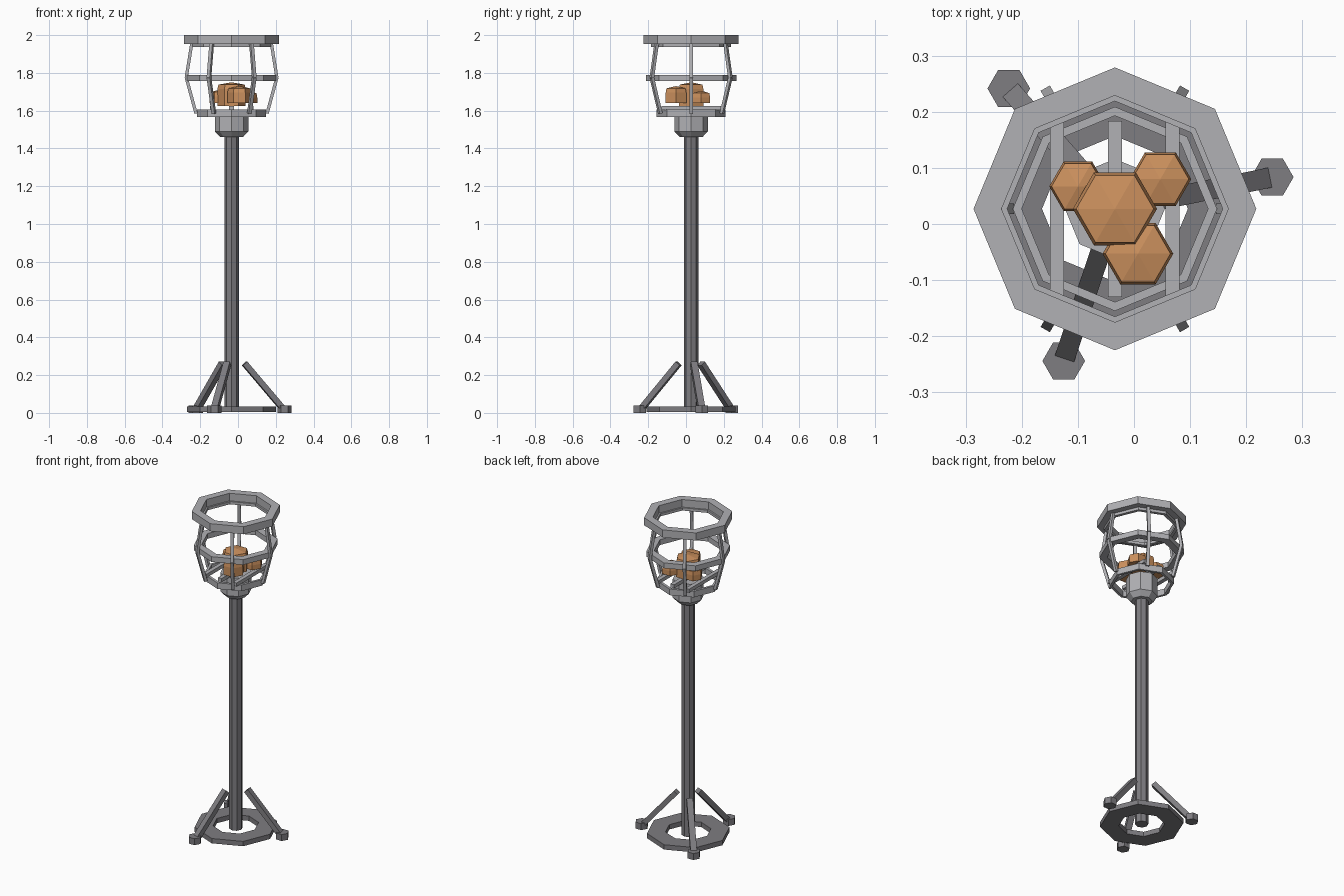
import bpy, bmesh
from math import cos, sin, pi, radians
from mathutils import Vector, Matrix

cube = bpy.data.objects.get("Cube")
if cube:
    bpy.data.objects.remove(cube, do_unlink=True)

AXIS = Vector((-0.034, 0.027, 0))  # pole centre


def material(name, rgb):
    mat = bpy.data.materials.new(name)
    mat.use_nodes = True
    mat.diffuse_color = (*rgb, 1)
    mat.node_tree.nodes["Principled BSDF"].inputs["Base Color"].default_value = (*rgb, 1)
    return mat


LIGHT = material("light steel", (0.44, 0.44, 0.46))
DARK = material("dark iron", (0.21, 0.205, 0.22))
COAL = material("orange ember", (0.6, 0.28, 0.11))


def finish(name, bm, mat):
    bmesh.ops.recalc_face_normals(bm, faces=bm.faces)
    mesh = bpy.data.meshes.new(name)
    bm.to_mesh(mesh)
    bm.free()
    mesh.materials.append(mat)
    obj = bpy.data.objects.new(name, mesh)
    bpy.context.collection.objects.link(obj)
    return obj


def lathe(name, mat, profile, sides=8, centre=AXIS, ring=False):
    """Turn a (radius, height) profile; ring closes the profile on itself."""
    bm = bmesh.new()
    loops = []
    for r, z in profile:
        loops.append([bm.verts.new(centre + Vector((r * cos(2 * pi * i / sides),
                      r * sin(2 * pi * i / sides), z))) for i in range(sides)])
    pairs = list(zip(loops, loops[1:]))
    if ring:
        pairs.append((loops[-1], loops[0]))
    else:
        bm.faces.new(loops[0])
        bm.faces.new(loops[-1])
    for a, b in pairs:
        for i in range(sides):
            j = (i + 1) % sides
            bm.faces.new((a[i], a[j], b[j], b[i]))
    return finish(name, bm, mat)


def hoop(name, mat, outer, inner, low, high):
    return lathe(name, mat, [(outer, low), (outer, high), (inner, high), (inner, low)], ring=True)


def beam(name, mat, start, end, width, depth, side):
    """Square bar between two points; side is the width direction."""
    along = (end - start).normalized()
    up = along.cross(side).normalized()
    frame = Matrix((side * width, up * depth, along * (end - start).length)).transposed().to_4x4()
    bm = bmesh.new()
    bmesh.ops.create_cube(bm, size=1, matrix=Matrix.Translation((start + end) / 2) @ frame)
    return finish(name, bm, mat)


def polar(radius, angle, z):
    return AXIS + Vector((radius * cos(angle), radius * sin(angle), z))


def tangent(angle):
    return Vector((-sin(angle), cos(angle), 0))


# Stand: pole and ground ring
lathe("pole", DARK, [(0.038, 0.01), (0.038, 1.47)])
hoop("ground_ring", DARK, 0.236, 0.13, 0.005, 0.035)

# Three braces with hexagonal feet
for n in range(3):
    a = radians(11.4 + 120 * n)
    beam(f"brace_{n + 1}", DARK, polar(0.275, a, 0.025), polar(0.07, a, 0.262), 0.036, 0.03, tangent(a))
    lathe(f"foot_{n + 1}", DARK, [(0.038, 0), (0.038, 0.04)], 6, polar(0.286, a, 0))

# Socket under the basket
lathe("socket", LIGHT, [(0.06, 1.46), (0.089, 1.49), (0.089, 1.605)])

# Basket hoops
hoop("top_rim", LIGHT, 0.252, 0.202, 1.953, 2.0)
hoop("rim_lip", LIGHT, 0.212, 0.192, 1.936, 1.953)
hoop("middle_hoop", LIGHT, 0.24, 0.195, 1.757, 1.79)
hoop("bottom_hoop", LIGHT, 0.182, 0.166, 1.567, 1.605)

# Six bent basket bars
for n in range(6):
    a = n * pi / 3
    foot, knee, head = polar(0.188, a, 1.585), polar(0.24, a, 1.775), polar(0.21, a, 1.96)
    beam(f"lower_bar_{n + 1}", LIGHT, foot, knee, 0.019, 0.017, tangent(a))
    beam(f"upper_bar_{n + 1}", LIGHT, knee, head, 0.019, 0.017, tangent(a))

# Grate across the basket floor
for n, x in enumerate((-0.103, 0, 0.103)):
    mid = AXIS + Vector((x, 0, 1.614))
    half = Vector((0, 0.157, 0))
    beam(f"grate_bar_{n + 1}", LIGHT, mid - half, mid + half, 0.025, 0.022, Vector((1, 0, 0)))

# Embers: hexagonal lumps with bevelled, low pointed tops
for n, (x, y, r, top) in enumerate(((-0.034, 0.027, 0.075, 1.75), (0.047, 0.08, 0.055, 1.705),
                                    (-0.1, 0.067, 0.051, 1.71), (0.007, -0.053, 0.063, 1.73))):
    lathe(f"ember_{n + 1}", COAL,
          [(r, 1.625 if n == 0 else 1.64), (r, top - 0.035), (r * 0.92, top - 0.012), (0.001, top)],
          6, Vector((x, y, 0)))
